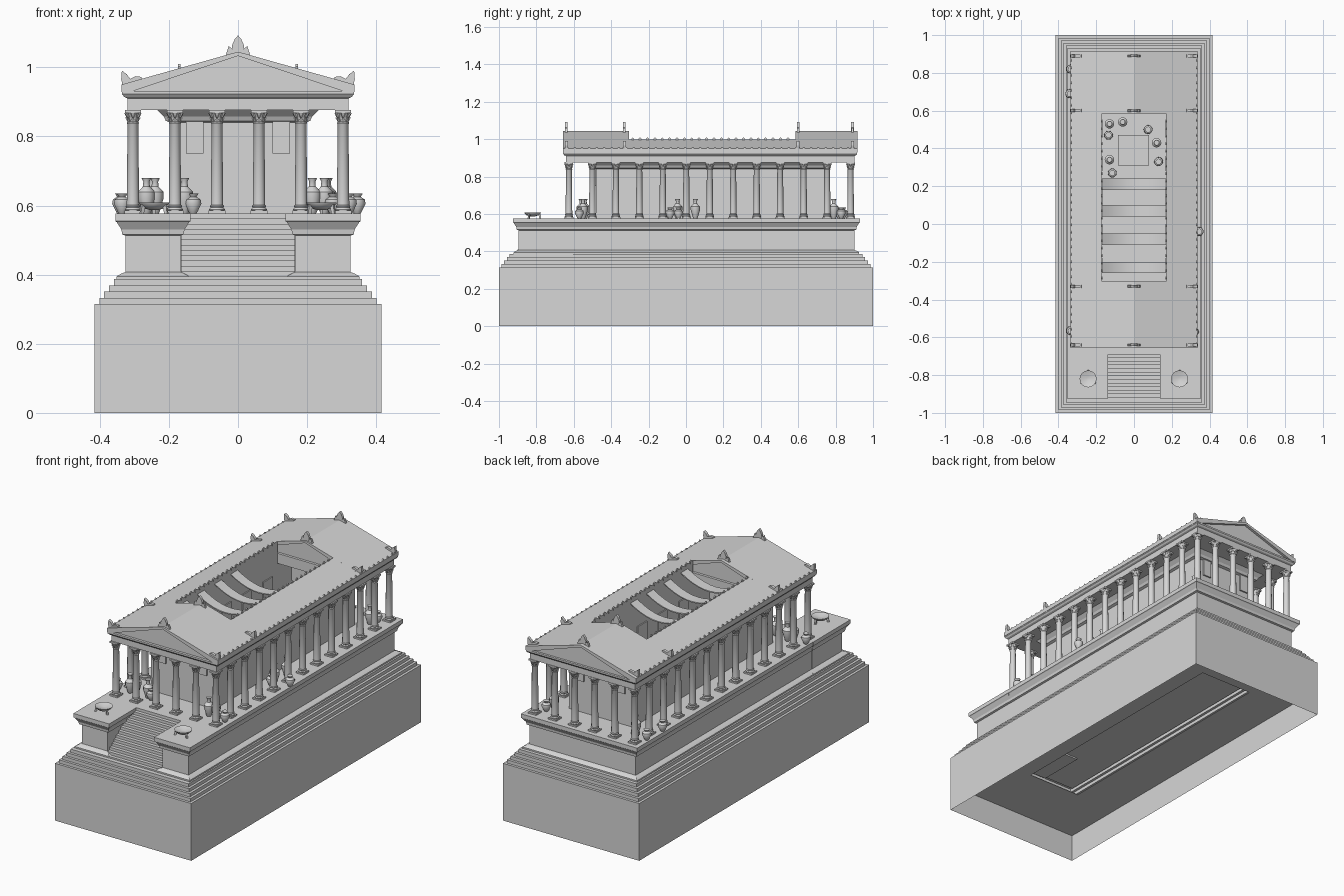
import bpy, bmesh, math
from mathutils import Matrix, Vector

cube = bpy.data.objects.get("Cube")
if cube:
    bpy.data.objects.remove(cube)

stone = bpy.data.materials.new("pale grey stone")
stone.use_nodes = True
GREY = (0.68, 0.68, 0.68, 1)
stone.diffuse_color = GREY
stone.node_tree.nodes["Principled BSDF"].inputs["Base Color"].default_value = GREY


def finish(name, bm, smooth=False):
    bmesh.ops.recalc_face_normals(bm, faces=bm.faces)
    me = bpy.data.meshes.new(name)
    bm.to_mesh(me)
    bm.free()
    me.materials.append(stone)
    ob = bpy.data.objects.new(name, me)
    bpy.context.collection.objects.link(ob)
    if smooth:
        bpy.ops.object.select_all(action='DESELECT')
        ob.select_set(True)
        bpy.context.view_layer.objects.active = ob
        bpy.ops.object.shade_smooth_by_angle(angle=math.radians(35))
    return ob


def skin(bm, rings, closed=False, caps=True):
    """Join equal rings of points with quads, capped, open or closed on itself."""
    vs = [[bm.verts.new(p) for p in r] for r in rings]
    n = len(vs[0])
    pairs = list(zip(vs, vs[1:])) + ([(vs[-1], vs[0])] if closed else [])
    for a, b in pairs:
        for i in range(n):
            j = (i + 1) % n
            bm.faces.new((a[i], a[j], b[j], b[i]))
    if caps and not closed:
        bm.faces.new(vs[0])
        bm.faces.new(vs[-1])


def rect(r, z, inset=0):
    x0, x1, y0, y1 = r
    x0, x1, y0, y1 = x0 + inset, x1 - inset, y0 + inset, y1 - inset
    return [(x0, y0, z), (x1, y0, z), (x1, y1, z), (x0, y1, z)]


def stack(name, r, profile, hole=None):
    """Moulded block: profile of (inset, z) around a rectangle, optional shaft."""
    bm = bmesh.new()
    rings = [rect(r, z, i) for i, z in profile]
    if hole:
        rings += [rect(hole, profile[-1][1]), rect(hole, profile[0][1])]
    skin(bm, rings, closed=bool(hole))
    return finish(name, bm)


def box(bm, r, z0, z1):
    skin(bm, [rect(r, z0), rect(r, z1)])


def prism(bm, pts, y0, y1):
    skin(bm, [[(x, y, z) for x, z in pts] for y in (y0, y1)])


def lathe(bm, profile, n=12):
    skin(bm, [[(r * math.cos(math.tau * k / n), r * math.sin(math.tau * k / n), z) for k in range(n)]
              for r, z in profile])


def copies(ob, spots):
    for i, p in enumerate(spots):
        o = ob if i == 0 else ob.copy()
        if i:
            bpy.context.collection.objects.link(o)
        o.location = p


FLOOR = 0.577
OPEN = (-0.17, 0.17, -0.305, 0.585)

# Hollow foundation with stepped top
bm = bmesh.new()
outer = (-0.415, 0.415, -1, 1)
rings = [rect(outer, 0), rect(outer, 0.315)]
for i in range(1, 5):
    z = 0.315 + 0.018 * i
    rings += [rect(outer, z - 0.018, 0.014 * i), rect(outer, z, 0.014 * i)]
rings.append(rect(outer, z, 0.08))
skin(bm, rings, caps=False)
finish("foundation", bm)

# Open plate inside the foundation
stack("foundation_plate", (-0.414, 0.414, -0.999, 0.999), [(0, 0.15), (0, 0.153)], (-0.16, 0.16, -0.65, 0.75))

# Moulded podium and the two stair wings
MOULD = [(0.004, 0.378), (0.004, 0.395), (0.012, 0.4), (0.018, 0.403), (0.03, 0.408), (0.03, 0.513),
         (0.02, 0.516), (0.018, 0.53), (0.004, 0.552), (0, 0.555), (0, FLOOR)]
stack("podium", (-0.354, 0.354, -0.67, 0.93), MOULD)
for side, r in (("right", (-0.355, -0.137, -0.925, -0.6)), ("left", (0.137, 0.355, -0.925, -0.6))):
    stack(side + "_stair_wing", r, MOULD)

# Staircase
pts = [(-0.66, 0.37), (-0.92, 0.37)]
STEPS = 13
for i in range(STEPS):
    y, z = -0.92 + 0.0192 * i, 0.38 + (FLOOR - 0.38) * (i + 1) / STEPS
    pts += [(y, z), (y + 0.0192, z)]
pts.append((-0.66, FLOOR))
bm = bmesh.new()
skin(bm, [[(x, y, z) for y, z in pts] for x in (-0.165, 0.165)])
finish("staircase", bm)

# Inner hall with flared top, plus wall panels
stack("hall_walls", (-0.235, 0.235, -0.52, 0.78),
      [(0.04, 0.575), (0.04, 0.84), (0.026, 0.845), (0.02, 0.858), (0, 0.877)], (-0.172, 0.172, -0.45, 0.71))
bm = bmesh.new()
for s in (-1, 1):
    for y in (-0.484, 0.744):
        box(bm, (s * 0.125 - 0.025, s * 0.125 + 0.025, y - 0.004, y + 0.004), 0.75, 0.876)
    for k in range(5):
        y = -0.22 + 0.18 * k
        box(bm, (s * 0.17 - 0.004, s * 0.17 + 0.004, y - 0.04, y + 0.04), 0.68, 0.82)
finish("wall_panels", bm)
bm = bmesh.new()
box(bm, (-0.085, 0.08, 0.31, 0.47), 0.575, 0.61)
finish("altar", bm)

# Hanging cloths across the roof opening
bm = bmesh.new()
for y in (0.21, 0.07, -0.08, -0.23):
    xs = [-0.17 + 0.034 * k for k in range(11)]
    sag = [(x, 0.91 + 0.055 * (x / 0.17) ** 2) for x in xs]
    prism(bm, sag + [(x, z + 0.006) for x, z in reversed(sag)], y - 0.03, y + 0.03)
finish("hanging_cloths", bm, True)

# Columns with leafy capitals
bm = bmesh.new()
box(bm, (-0.024, 0.024, -0.024, 0.024), 0, 0.008)
lathe(bm, [(0.022, 0.008), (0.023, 0.012), (0.019, 0.017), (0.021, 0.021), (0.018, 0.025), (0.0155, 0.258),
           (0.018, 0.262), (0.015, 0.266), (0.017, 0.28), (0.023, 0.292)])
box(bm, (-0.023, 0.023, -0.023, 0.023), 0.291, 0.3)
LEAVES = 8
for row in (0, 1):
    for k in range(LEAVES):
        turn = Matrix.Rotation(math.tau * (k + row / 2) / LEAVES, 4, 'Z')
        z, r = 0.264 + 0.013 * row, 0.015 + 0.003 * row
        leaf = [(r, -0.005, z), (r, 0.005, z), (r + 0.008, 0.003, z + 0.014), (r + 0.008, -0.003, z + 0.014)]
        back = [(x - 0.004, y, zz) for x, y, zz in leaf]
        skin(bm, [[turn @ Vector(p) for p in q] for q in (leaf, back)])
spots = []
for i in range(13):
    y = -0.626 + 0.1255 * i
    row = [-0.304 + 0.1216 * k for k in range(6)] if i in (0, 12) else [-0.304, 0.304]
    spots += [(x, y, FLOOR) for x in row]
copies(finish("column", bm, True), spots)

# Entablature with the roof opening
stack("entablature", (-0.335, 0.335, -0.657, 0.915),
      [(0.015, 0.876), (0.015, 0.91), (0.006, 0.914), (0, 0.922), (0, 0.931)], OPEN)

# Gabled roof ends and the side slopes between them
RAKE = [(-0.337, 0.928), (-0.337, 0.95), (0, 1.045), (0.337, 0.95), (0.337, 0.928), (0.31, 0.929), (0, 1.033),
        (-0.31, 0.929)]
for end, y0, y1 in (("front", -0.657, -0.305), ("back", 0.585, 0.917)):
    bm = bmesh.new()
    prism(bm, RAKE, y0, y1)
    prism(bm, [(-0.315, 0.929), (0.315, 0.929), (0, 1.036)], y0 + 0.014, y1 - 0.014)
    finish(end + "_gable_roof", bm)
for side, s in (("right", -1), ("left", 1)):
    bm = bmesh.new()
    prism(bm, [(s * 0.337, 0.928), (s * 0.337, 0.95), (s * 0.17, 0.997), (s * 0.17, 0.928)], -0.305, 0.585)
    finish(side + "_roof_slope", bm)

# Rows of small eave ornaments
bm = bmesh.new()
for s in (-1, 1):
    for x, z, y0, count in ((0.333, 0.938, -0.635, 39), (0.17, 0.99, -0.285, 22)):
        for k in range(count):
            y = y0 + 0.0395 * k
            leaf = [(y - 0.006, z), (y + 0.006, z), (y + 0.008, z + 0.012), (y, z + 0.02), (y - 0.008, z + 0.012)]
            skin(bm, [[(s * (x + d), a, b) for a, b in leaf] for d in (-0.003, 0.003)])
finish("eave_ornaments", bm)

# Ridge and corner roof ornaments
SPIKE = [(-0.012, 1.035), (0.012, 1.035), (0.018, 1.062), (0.009, 1.082), (0, 1.092), (-0.009, 1.082), (-0.018, 1.062)]
bm = bmesh.new()
for y in (-0.64, -0.33, 0.6, 0.89):
    prism(bm, SPIKE, y - 0.007, y + 0.007)
    for s in (-1, 1):
        prism(bm, [(s * 0.01, 1.03), (s * 0.038, 1.028), (s * 0.032, 1.045), (s * 0.027, 1.061), (s * 0.012, 1.05)],
              y - 0.006, y + 0.006)
        prism(bm, [(s * 0.332, 0.94), (s * 0.338, 0.965), (s * 0.336, 0.99), (s * 0.322, 0.98), (s * 0.312, 0.966),
                   (s * 0.296, 0.974), (s * 0.28, 0.972), (s * 0.275, 0.958)], y - 0.008, y + 0.008)
finish("roof_ornaments", bm)

# Tripod bowls on the wings
bm = bmesh.new()
lathe(bm, [(0.012, 0.01), (0.032, 0.016), (0.043, 0.027), (0.045, 0.032), (0.038, 0.03), (0.01, 0.022)], 16)
for k in range(3):
    turn = Matrix.Rotation(math.tau * k / 3 + math.pi / 2, 4, 'Z')
    foot, top = rect((0.036, 0.046, -0.004, 0.004), 0), rect((0.03, 0.042, -0.004, 0.004), 0.026)
    skin(bm, [[turn @ Vector(p) for p in q] for q in (foot, top)])
copies(finish("tripod_bowl", bm, True), [(-0.243, -0.82, FLOOR), (0.241, -0.82, FLOOR)])

# Tall and squat jars
TALL = [(0.011, 0), (0.014, 0.006), (0.025, 0.045), (0.025, 0.062), (0.01, 0.078), (0.009, 0.092), (0.014, 0.103)]
SQUAT = [(0.01, 0), (0.013, 0.005), (0.024, 0.028), (0.022, 0.04), (0.01, 0.048), (0.016, 0.058)]
tall_spots = [(-0.265, -0.56), (-0.24, -0.54), (0.215, -0.56), (0.25, -0.55), (-0.25, 0.79), (0.25, 0.79),
              (-0.13, 0.53), (-0.06, 0.54), (0.12, 0.43), (-0.13, 0.34), (-0.155, -0.56), (0.255, -0.045),
              (0.26, 0.05)]
squat_spots = [(-0.335, -0.565), (0.345, -0.04), (0.32, -0.57), (-0.13, -0.57), (0.275, -0.57), (-0.34, 0.69),
               (-0.335, 0.82), (0.27, 0.83), (0.075, 0.5), (0.13, 0.33), (-0.115, 0.27), (-0.135, 0.47),
               (0.26, -0.085), (-0.28, 0.84)]
for name, prof, group in (("tall_jar", TALL, tall_spots), ("squat_jar", SQUAT, squat_spots)):
    bm = bmesh.new()
    lathe(bm, prof)
    copies(finish(name, bm, True), [(x, y, FLOOR) for x, y in group])
